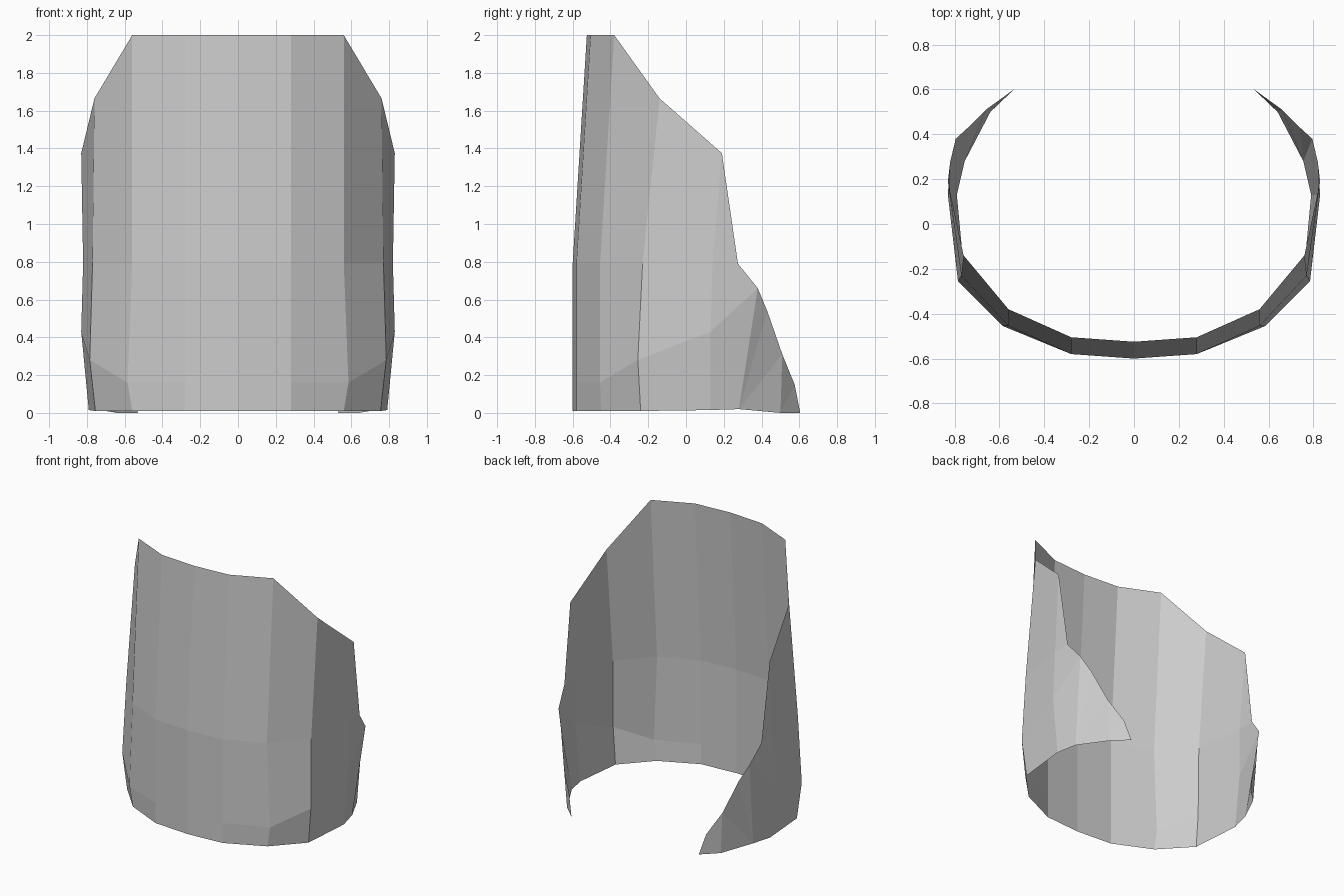
import bpy, bmesh

if "Cube" in bpy.data.objects:
    bpy.data.objects.remove(bpy.data.objects["Cube"])

grey = bpy.data.materials.new("light grey")
grey.diffuse_color = (0.6, 0.6, 0.6, 1)
grey.use_nodes = True
grey.node_tree.nodes["Principled BSDF"].inputs["Base Color"].default_value = grey.diffuse_color

# Right half of the shell: upright ribs from the front centre to the side,
# each listed from the bottom edge to the top edge
ribs = [
    [(0, -.60, .01), (0, -.60, .16), (0, -.60, .79), (0, -.525, 2)],
    [(.28, -.58, .01), (.28, -.58, .16), (.28, -.58, .79), (.28, -.505, 2)],
    [(.56, -.45, .01), (.585, -.455, .16), (.56, -.455, .79), (.56, -.38, 2)],
    [(.755, -.24, .01), (.785, -.255, .28), (.77, -.23, .79), (.76, -.14, 1.665)],
    [(.79, .13, .015), (.83, .13, .43), (.82, .14, .79), (.83, .19, 1.375)],
    [(.755, .28, .02), (.795, .38, .66), (.82, .275, .79)],
]
# Tapering rear flap: sloping back edge and lower edge
flap_edge = [(.74, .43, .54), (.66, .51, .31), (.57, .575, .15), (.53, .605, 0)]
flap_base = (.64, .50, 0)

bm = bmesh.new()
grid = [[bm.verts.new(p) for p in rib] for rib in ribs]
edge = [bm.verts.new(p) for p in flap_edge]
base = bm.verts.new(flap_base)

# Panels between neighbouring ribs
for a, b in zip(grid, grid[1:]):
    for i in range(len(b) - 1):
        bm.faces.new((a[i], b[i], b[i + 1], a[i + 1]))
# Sloping corner under the top edge
bm.faces.new((grid[4][2], grid[5][2], grid[4][3]))
# Rear flap as fans
low, high = grid[5][0], grid[5][1]
for f in ((low, edge[0], high), (low, edge[1], edge[0]), (low, base, edge[1]),
          (base, edge[2], edge[1]), (base, edge[3], edge[2])):
    bm.faces.new(f)

mesh = bpy.data.meshes.new("curved_shell")
bm.to_mesh(mesh)
bm.free()
mesh.materials.append(grey)
shell = bpy.data.objects.new("curved_shell", mesh)
bpy.context.collection.objects.link(shell)

# Left half
mirror = shell.modifiers.new("mirror", 'MIRROR')
mirror.use_axis[0] = True
mirror.use_clip = True
